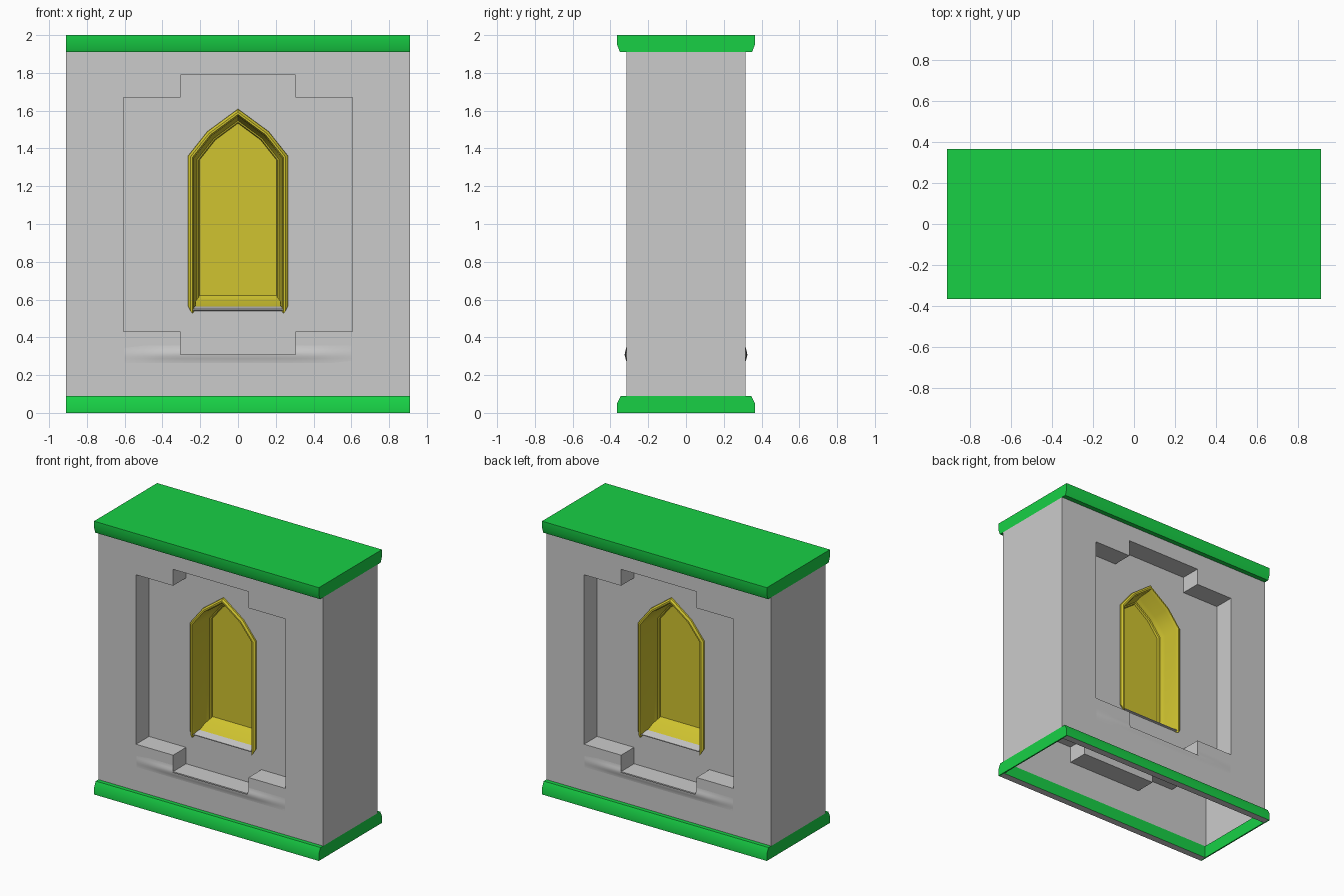
import bpy, bmesh
from math import cos, pi
from mathutils import Vector

old = bpy.data.objects.get("Cube")
if old:
    bpy.data.objects.remove(old, do_unlink=True)


def material(name, rgb):
    m = bpy.data.materials.new(name)
    m.use_nodes = True
    m.diffuse_color = (*rgb, 1)
    m.node_tree.nodes["Principled BSDF"].inputs["Base Color"].default_value = (*rgb, 1)
    return m


STONE = material("grey stone", (0.6, 0.6, 0.6))
GREEN = material("green trim", (0.009, 0.63, 0.06))
YELLOW = material("yellow window", (0.63, 0.55, 0.029))

HX, WALL_Y, FLOOR_Y = 0.91, 0.315, 0.165   # half width, wall face, recess floor
LOW, HIGH = 0.09, 1.91                     # wall height range


def finish(bm, name, *mats):
    me = bpy.data.meshes.new(name)
    bm.to_mesh(me)
    bm.free()
    for m in mats:
        me.materials.append(m)
    me.shade_smooth()
    me.set_sharp_from_angle(angle=0.7)
    ob = bpy.data.objects.new(name, me)
    bpy.context.collection.objects.link(ob)


def prism(name, profile, x0, x1, *mats):
    """Extrude a (y, z) profile along x."""
    bm = bmesh.new()
    a = [bm.verts.new((x0, y, z)) for y, z in profile]
    b = [bm.verts.new((x1, y, z)) for y, z in profile]
    bm.faces.new(a)
    bm.faces.new(b)
    for i in range(len(a)):
        bm.faces.new((a[i - 1], a[i], b[i], b[i - 1]))
    bmesh.ops.recalc_face_normals(bm, faces=bm.faces)
    if len(mats) > 1:                      # underside gets the second colour
        for f in bm.faces:
            f.material_index = int(f.normal.z < -0.5)
    finish(bm, name, *mats)


def loop(bm, pts, y, s):
    """Closed ring of verts from (x, z) points; s = -1 turns it to the back."""
    vs = [bm.verts.new((s * x, s * y, z)) for x, z in pts]
    es = [bm.edges.new((vs[i - 1], vs[i])) for i in range(len(vs))]
    return vs, es


def arch(inset, foot):
    """Pointed window outline moved inward, from left foot over the tip to the right foot."""
    half = [(-0.266, 0.53), (-0.266, 1.36), (-0.163, 1.49)]
    path = half + [(0, 1.61)] + [(-x, z) for x, z in reversed(half)]
    path = [Vector(p) for p in path]
    normals = []
    for p, q in zip(path, path[1:]):
        d = (q - p).normalized()
        normals.append(Vector((d.y, -d.x)))
    out = []
    for i, p in enumerate(path):
        n1 = normals[max(i - 1, 0)]
        n2 = normals[min(i, len(normals) - 1)]
        out.append(p + (n1 + n2) * inset / (1 + n1.dot(n2)))
    out[0].y = out[-1].y = foot
    return [tuple(p) for p in out]


# Stepped recess outline
quarter = [(0.605, 1.67), (0.305, 1.67), (0.305, 1.79)]
top_half = quarter + [(-x, z) for x, z in reversed(quarter)]
stepped = top_half + [(x, 2.1 - z) for x, z in reversed(top_half)]
panel = [(HX, LOW), (HX, HIGH), (-HX, HIGH), (-HX, LOW)]

# Hollow wall shell with a recess on both faces
bm = bmesh.new()
outer = []
for s in (1, -1):
    rect, rect_e = loop(bm, panel, -WALL_Y, s)
    rim, rim_e = loop(bm, stepped, -WALL_Y, s)
    base, base_e = loop(bm, stepped, -FLOOR_Y, s)
    hole, hole_e = loop(bm, arch(0.022, 0.545), -FLOOR_Y, s)
    for edges in (rect_e + rim_e, base_e + hole_e):
        bmesh.ops.triangle_fill(bm, edges=edges, use_beauty=True, normal=(0, -s, 0))
    for i in range(len(rim)):
        bm.faces.new((rim[i - 1], rim[i], base[i], base[i - 1]))
    outer.append(rect)
f, b = outer
bm.faces.new((f[0], f[1], b[2], b[3]))
bm.faces.new((f[2], f[3], b[0], b[1]))
bmesh.ops.recalc_face_normals(bm, faces=bm.faces)
bm.faces.ensure_lookup_table()
if bm.faces[-2].normal.x < 0:
    bmesh.ops.reverse_faces(bm, faces=bm.faces)
finish(bm, "wall", STONE)

# Windows: moulding rings (inset, y, foot height) ending in the pane
RINGS = [(0, -0.16, 0.575), (0.002, -0.176, 0.565), (0.014, -0.187, 0.54),
         (0.024, -0.187, 0.525), (0.032, -0.165, 0.535), (0.038, -0.06, 0.56),
         (0.046, -0.04, 0.59), (0.05, -0.022, 0.6), (0.058, -0.018, 0.61),
         (0.062, -0.004, 0.62)]
for s, side in ((1, "front"), (-1, "back")):
    bm = bmesh.new()
    rows = []
    for inset, y, foot in RINGS:
        rows.append([bm.verts.new((s * x, s * y, z)) for x, z in arch(inset, foot)])
    for a, b in zip(rows, rows[1:]):
        for i in range(len(a) - 1):
            bm.faces.new((a[i], a[i + 1], b[i + 1], b[i]))
    for k in (0, -1):                      # feet of the moulding
        bm.faces.new([r[k] for r in rows[:5]])
    pane = bm.faces.new(rows[-1])
    bmesh.ops.recalc_face_normals(bm, faces=bm.faces)
    if pane.normal.y * s > 0:
        bmesh.ops.reverse_faces(bm, faces=bm.faces)
    finish(bm, side + "_window", YELLOW)

    # Sill: stone lip between the feet, then yellow slope up to the pane
    lip = [(0.16, 0.538), (0.178, 0.543), (0.178, 0.549), (0.12, 0.562), (0.12, 0.538)]
    prism(side + "_sill_lip", [(-s * y, z) for y, z in lip], -0.238, 0.238, STONE)
    slope = [(0.12, 0.562), (0.03, 0.6), (0.02, 0.607), (0.003, 0.622),
             (0.003, 0.54), (0.12, 0.54)]
    prism(side + "_sill", [(-s * y, z) for y, z in slope], -0.226, 0.226, YELLOW)

    # Faint soft swelling of the wall around the foot of the recess
    bm = bmesh.new()
    xs = [-0.6, -0.5, -0.4, -0.305, -0.15, 0, 0.15, 0.305, 0.4, 0.5, 0.6]
    grid = []
    for r in range(-4, 5):
        bulge = 0.005 * (1 + cos(pi * r / 4))
        grid.append([bm.verts.new((s * x, -s * (WALL_Y + bulge * (1 - (x / 0.6) ** 4)),
                                   0.31 + 0.0115 * r)) for x in xs])
    for r, (a, b) in enumerate(zip(grid, grid[1:])):
        for i in range(len(xs) - 1):
            if r < 4 or abs(xs[i] + xs[i + 1]) > 0.61:
                bm.faces.new((a[i], a[i + 1], b[i + 1], b[i]))
    finish(bm, side + "_swell", STONE)

# Top slab with softly chamfered lower edges
edge = [(0.365, 2), (0.365, 1.95), (0.35, HIGH)]
prism("top_trim", edge + [(-y, z) for y, z in reversed(edge)], -HX, HX, GREEN)

# Bottom trim: front and back rails, closed by thin end plates
edge = [(0.365, 0), (0.365, 0.05), (0.345, LOW)]
for s, side in ((-1, "front"), (1, "back")):
    rail = edge + [(0.313, LOW), (0.313, 0)]
    prism(side + "_bottom_trim", [(s * y, z) for y, z in rail],
          -HX + 0.01, HX - 0.01, GREEN, STONE)
for s, side in ((1, "left"), (-1, "right")):
    prism(side + "_bottom_trim", edge + [(-y, z) for y, z in reversed(edge)],
          s * (HX - 0.01), s * HX, GREEN)
